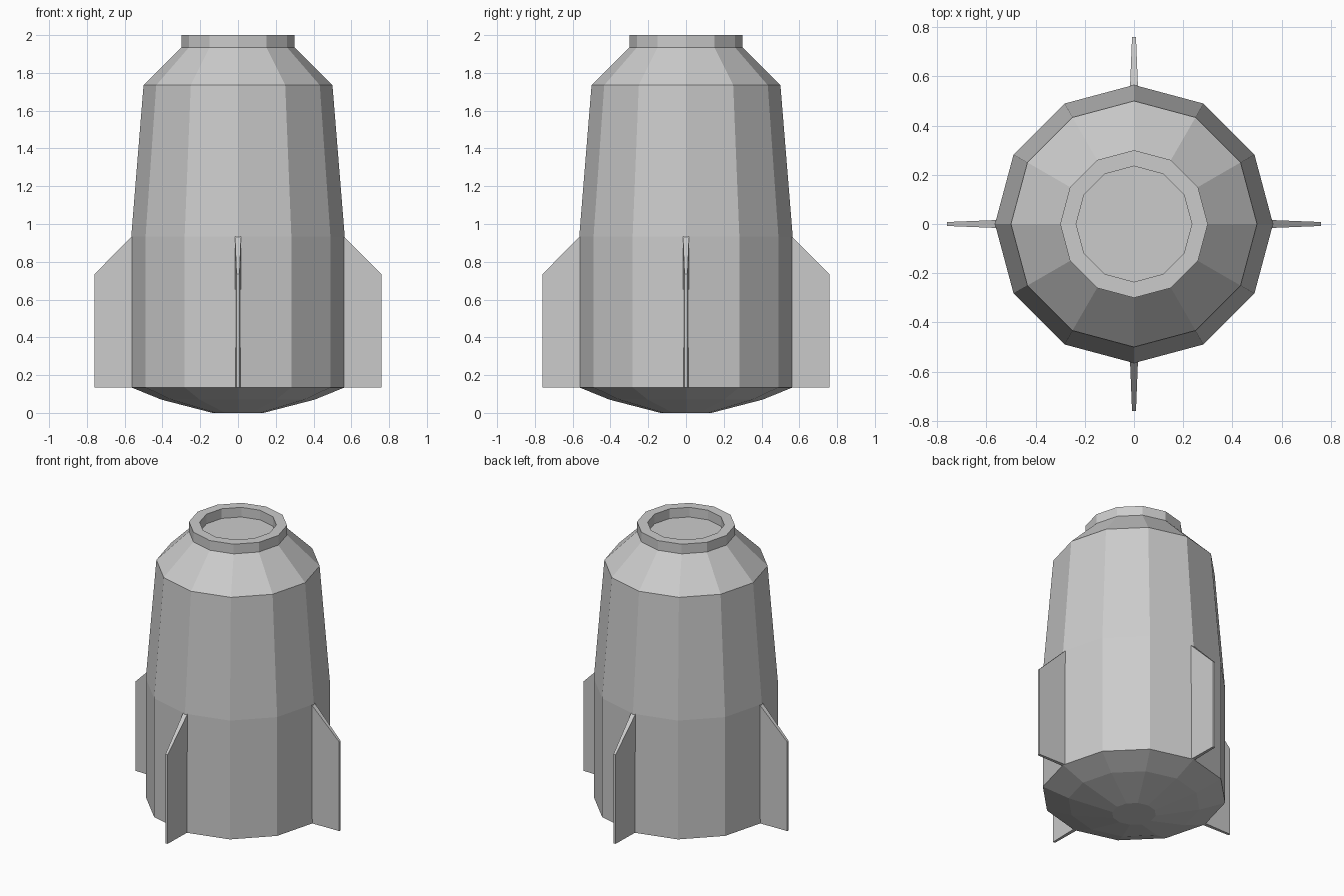
import bpy, bmesh
from math import cos, sin, pi
from mathutils import Matrix

if "Cube" in bpy.data.objects:
    bpy.data.objects.remove(bpy.data.objects["Cube"])

SIDES = 12


def make_object(name, bm):
    bmesh.ops.recalc_face_normals(bm, faces=bm.faces[:])
    mesh = bpy.data.meshes.new(name)
    bm.to_mesh(mesh)
    bm.free()
    obj = bpy.data.objects.new(name, mesh)
    bpy.context.collection.objects.link(obj)
    return obj


def lathe(name, profile):
    """Closed faceted solid from (radius, height) rings, capped at both ends."""
    bm = bmesh.new()
    rings = [[bm.verts.new((r * cos(2 * pi * i / SIDES), r * sin(2 * pi * i / SIDES), z))
              for i in range(SIDES)] for r, z in profile]
    for a, b in zip(rings, rings[1:]):
        for i in range(SIDES):
            j = (i + 1) % SIDES
            bm.faces.new((a[i], a[j], b[j], b[i]))
    bm.faces.new(rings[0])
    bm.faces.new(rings[-1])
    return make_object(name, bm)


def fin(name, angle):
    """Tapered plate: (radius, height, half thickness) around its outline."""
    outline = [(0.56, 0.135, 0.012), (0.76, 0.135, 0.008),
               (0.76, 0.735, 0.008), (0.56, 0.935, 0.016)]
    bm = bmesh.new()
    left = [bm.verts.new((r, t, z)) for r, z, t in outline]
    right = [bm.verts.new((r, -t, z)) for r, z, t in outline]
    bm.faces.new(left)
    bm.faces.new(right)
    for i in range(4):
        j = (i + 1) % 4
        bm.faces.new((left[i], left[j], right[j], right[i]))
    bm.transform(Matrix.Rotation(angle, 4, 'Z'))
    return make_object(name, bm)


# Hull: shallow domed base, straight and tapered walls, shoulder, recessed neck
lathe("hull", [(0.135, 0), (0.405, 0.07), (0.565, 0.135), (0.565, 0.935),
               (0.5, 1.735), (0.3, 1.935), (0.3, 2.0), (0.235, 2.0), (0.235, 1.935)])

# Four fins around the lower hull
for k, side in enumerate(("right", "back", "left", "front")):
    fin("fin_" + side, k * pi / 2)
